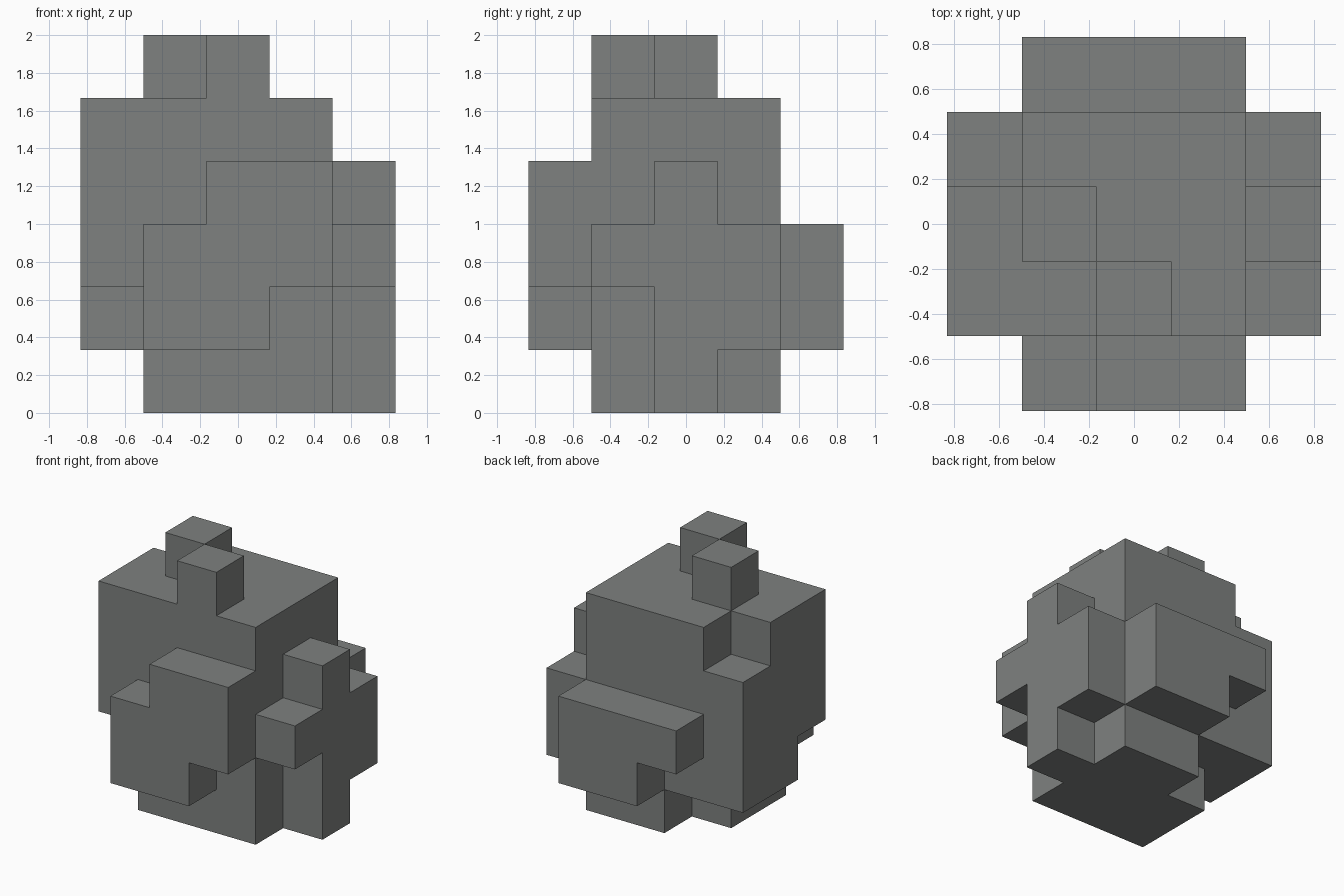
import bpy, bmesh

if "Cube" in bpy.data.objects:
    bpy.data.objects.remove(bpy.data.objects["Cube"])

U = 1 / 3          # block edge length
cells = set()      # occupied blocks: x 0-4, y 0-4, z 0-5


def box(xs, ys, zs, fill=True):
    """Fill or clear an inclusive range of blocks."""
    for x in range(xs[0], xs[1] + 1):
        for y in range(ys[0], ys[1] + 1):
            for z in range(zs[0], zs[1] + 1):
                (cells.add if fill else cells.discard)((x, y, z))


# Core, with the back left foot block missing
box((1, 3), (1, 3), (0, 4))
box((1, 1), (3, 3), (0, 0), False)
# Two top studs
box((1, 1), (2, 2), (5, 5))
box((2, 2), (1, 1), (5, 5))
# Front plate
box((1, 1), (0, 0), (1, 2))
box((2, 2), (0, 0), (1, 3))
box((3, 3), (0, 0), (2, 3))
# Back plate
box((1, 3), (4, 4), (2, 2))
box((2, 3), (4, 4), (1, 1))
# Left plate
box((0, 0), (1, 1), (2, 4))
box((0, 0), (2, 2), (1, 4))
box((0, 0), (3, 3), (1, 3))
# Right plate
box((4, 4), (1, 1), (2, 2))
box((4, 4), (2, 2), (0, 3))
box((4, 4), (3, 3), (1, 2))

# Outer skin: one face wherever a block meets empty space
bm = bmesh.new()
verts = {}


def vert(p):
    if p not in verts:
        verts[p] = bm.verts.new(((p[0] - 2.5) * U, (p[1] - 2.5) * U, p[2] * U))
    return verts[p]


for c in sorted(cells):
    for axis in range(3):
        a, b = (axis + 1) % 3, (axis + 2) % 3
        for side in (0, 1):
            n = list(c)
            n[axis] += 1 if side else -1
            if tuple(n) in cells:
                continue
            loop = []
            for da, db in ((0, 0), (1, 0), (1, 1), (0, 1)):
                p = list(c)
                p[axis] += side
                p[a] += da
                p[b] += db
                loop.append(vert(tuple(p)))
            bm.faces.new(loop if side else loop[::-1])

# Merge coplanar squares into clean flat faces
bm.normal_update()
bmesh.ops.dissolve_limit(bm, angle_limit=0.01, verts=bm.verts[:], edges=bm.edges[:])
mesh = bpy.data.meshes.new("block_cluster")
bm.to_mesh(mesh)
bm.free()
obj = bpy.data.objects.new("block_cluster", mesh)
bpy.context.collection.objects.link(obj)

# Dark grey surface
mat = bpy.data.materials.new("dark_grey")
mat.diffuse_color = (0.21, 0.22, 0.215, 1)
mat.use_nodes = True
mat.node_tree.nodes["Principled BSDF"].inputs["Base Color"].default_value = mat.diffuse_color
mesh.materials.append(mat)
